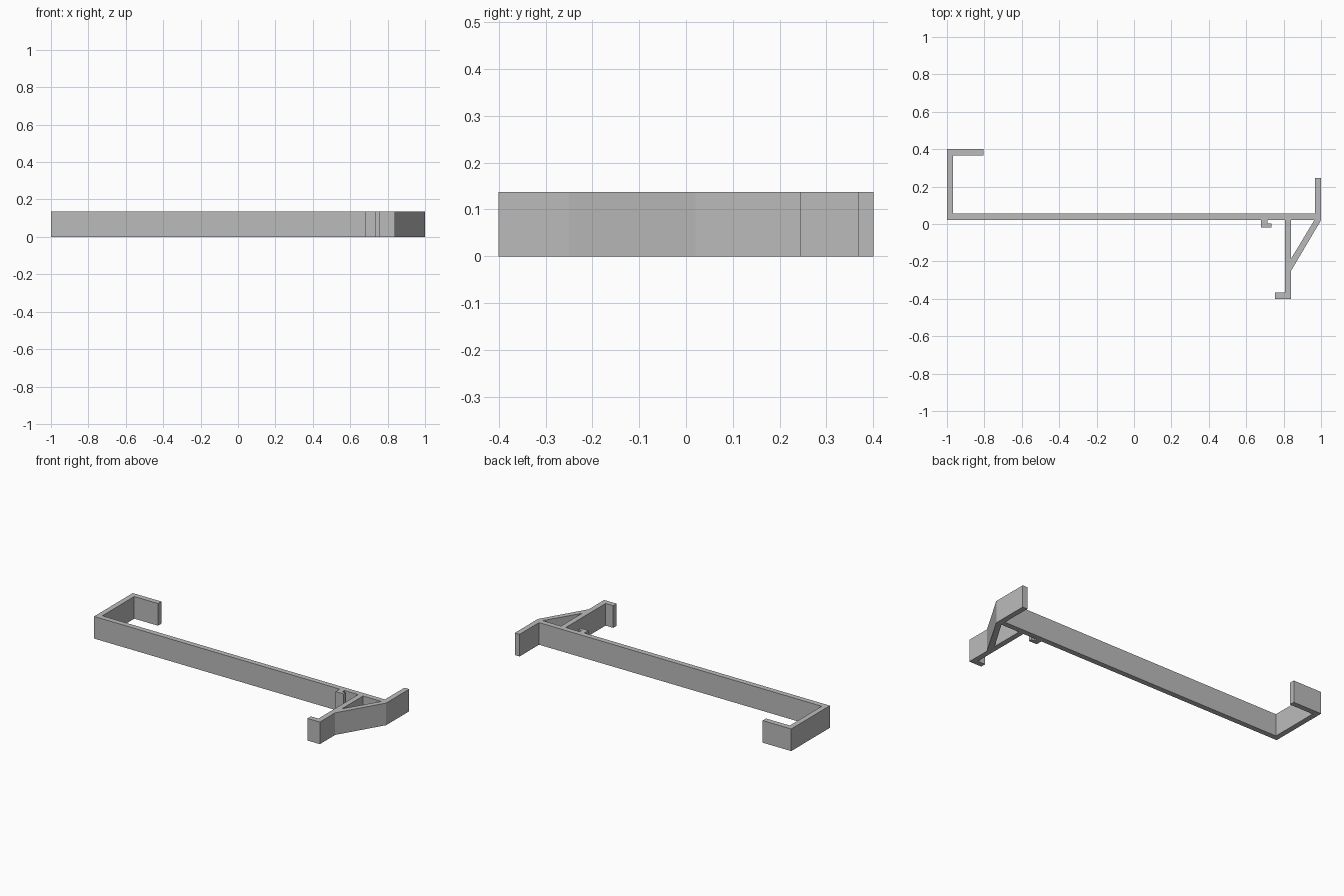
import bpy
import bmesh

HEIGHT = 0.137
WALL = 0.033

default_cube = bpy.data.objects.get("Cube")
if default_cube:
    bpy.data.objects.remove(default_cube, do_unlink=True)

# One plain grey material
grey = bpy.data.materials.new("light grey")
grey.use_nodes = True
colour = (0.5, 0.5, 0.5, 1)
grey.diffuse_color = colour
grey.node_tree.nodes["Principled BSDF"].inputs["Base Color"].default_value = colour

# Edges of the main bar, the post and the small clip
bar_back, bar_front = 0.055, 0.022
post_right, post_left = 0.84 - WALL, 0.84
clip_x = 0.68
end, back, front = 1.0, 0.4, -0.4

outer_outline = [
    # hooked arm at the right end
    (-end, bar_front), (-end, back), (-0.805, back), (-0.805, back - WALL),
    (-end + WALL, back - WALL), (-end + WALL, bar_back),
    # straight arm at the left end
    (end - WALL, bar_back), (end - WALL, 0.245), (end, 0.245), (end, 0.02),
    # diagonal brace, front post and its foot
    (post_left, -0.25), (post_left, front), (0.755, front),
    (0.755, front + WALL), (post_right, front + WALL), (post_right, bar_front),
    # small clip in front of the bar
    (clip_x + WALL, bar_front), (clip_x + WALL, 0.002), (0.735, 0.002),
    (0.735, -0.018), (clip_x, -0.018), (clip_x, bar_front),
]

# Opening between the bar, the post and the brace
brace_opening = [(post_left, bar_front), (0.965, bar_front), (post_left, -0.185)]


def add_loop(curve, points):
    spline = curve.splines.new("POLY")
    spline.points.add(len(points) - 1)
    for point, (x, y) in zip(spline.points, points):
        point.co = (x, y, 0, 1)
    spline.use_cyclic_u = True


# Extrude the flat profile into the bracket
profile = bpy.data.curves.new("bracket_profile", "CURVE")
profile.dimensions = "2D"
profile.fill_mode = "BOTH"
profile.extrude = HEIGHT / 2
add_loop(profile, outer_outline)
add_loop(profile, brace_opening)

bracket = bpy.data.objects.new("hooked_bracket", profile)
bpy.context.collection.objects.link(bracket)
bpy.ops.object.select_all(action="DESELECT")
bracket.select_set(True)
bpy.context.view_layer.objects.active = bracket
bpy.ops.object.convert(target="MESH")
bracket = bpy.context.view_layer.objects.active

# Weld caps to walls, merge flat triangles and stand it on the ground
mesh = bracket.data
bm = bmesh.new()
bm.from_mesh(mesh)
bmesh.ops.remove_doubles(bm, verts=bm.verts, dist=0.0001)
bmesh.ops.dissolve_limit(bm, angle_limit=0.01, verts=bm.verts, edges=bm.edges)
bmesh.ops.recalc_face_normals(bm, faces=bm.faces)
bmesh.ops.translate(bm, verts=bm.verts, vec=(0, 0, HEIGHT / 2))
for face in bm.faces:
    face.smooth = False
    face.material_index = 0
bm.to_mesh(mesh)
bm.free()
mesh.materials.clear()
mesh.materials.append(grey)
